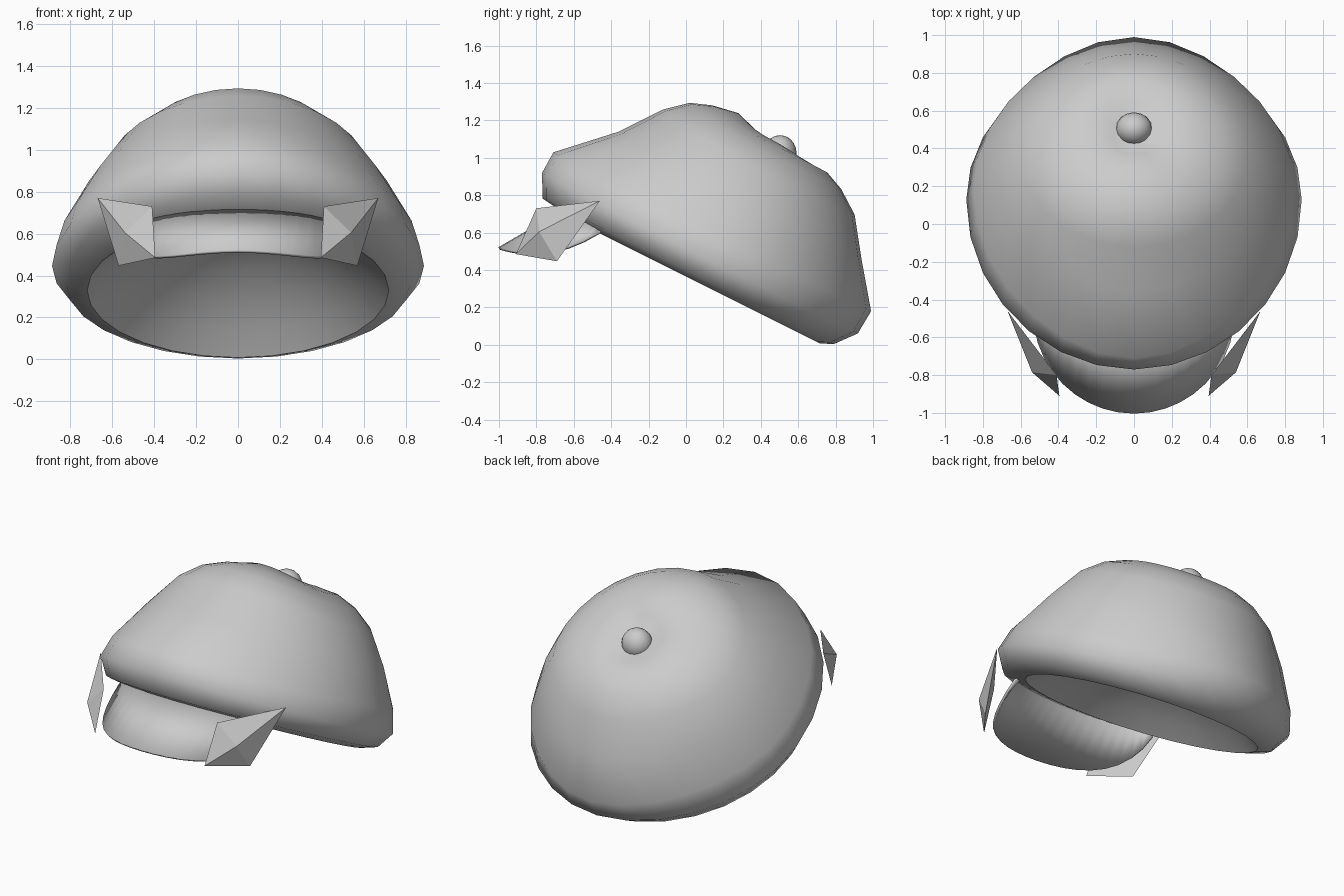
import bpy, bmesh, math
from mathutils import Vector, Matrix

cube = bpy.data.objects.get("Cube")
if cube:
    bpy.data.objects.remove(cube)

GREY = (0.6, 0.6, 0.6, 1)
mat = bpy.data.materials.new("plain grey")
mat.use_nodes = True
mat.diffuse_color = GREY
mat.node_tree.nodes["Principled BSDF"].inputs["Base Color"].default_value = GREY

# Tilted frame of the cap: opening centre, backward axis, upward axis
CENTRE = Vector((0, 0.07, 0.33))
BACK = Vector((0, 0.894, -0.447))
UP = Vector((0, 0.447, 0.894))
SEGMENTS = 28


def finish(name, bm):
    bmesh.ops.recalc_face_normals(bm, faces=bm.faces)
    mesh = bpy.data.meshes.new(name)
    bm.to_mesh(mesh)
    bm.free()
    mesh.materials.append(mat)
    obj = bpy.data.objects.new(name, mesh)
    bpy.context.collection.objects.link(obj)
    return obj


def bridge(bm, a, b, closed):
    count = len(a)
    for i in range(count if closed else count - 1):
        j = (i + 1) % count
        bm.faces.new((a[i], a[j], b[j], b[i]))


def close_ring(bm, ring, point):
    apex = bm.verts.new(point)
    for k in range(len(ring)):
        bm.faces.new((ring[k], ring[(k + 1) % len(ring)], apex))


# Cap shell: rings blended from front, side and back profiles (reach, height)
front = [(.72, 0), (.95, .03), (1.0, .15), (.95, .277), (.727, .532), (.586, .746),
         (.476, .84), (.362, .882), (.22, .907), (.1, .87)]
side = [(.72, 0), (.82, .03), (.888, .13), (.85, .265), (.73, .5), (.6, .69),
        (.48, .785), (.35, .84), (.22, .86), (.105, .84)]
back = [(.72, 0), (.78, .03), (.85, .139), (.81, .277), (.695, .496), (.565, .7),
        (.455, .79), (.348, .836), (.232, .828), (.11, .81)]
# Extra flare along the middle of the front and of the back, by ring
FRONT_FLARE = {2: .015, 3: .06, 4: .02}
BACK_FLARE = {1: .01, 2: .03, 3: .08, 4: .03, 5: .015}
bm = bmesh.new()
rings = []
for index, (f, s, b) in enumerate(zip(front, side, back)):
    ring = []
    for k in range(SEGMENTS):
        angle = 2 * math.pi * k / SEGMENTS
        c = math.cos(angle)
        end, flare = (b, BACK_FLARE) if c > 0 else (f, FRONT_FLARE)
        reach = end[0] + flare.get(index, 0) * c ** 4
        height = s[1] + (end[1] - s[1]) * c * c
        point = CENTRE + BACK * (c * reach) + UP * height
        point.x = s[0] * math.sin(angle)
        ring.append(bm.verts.new(point))
    rings.append(ring)
for low, high in zip(rings, rings[1:]):
    bridge(bm, low, high, True)
close_ring(bm, rings[-1], CENTRE + BACK * 0.03 + UP * 0.8)

# Hollow inside the opening
DEPTH = 0.32
previous = rings[0]
for share in (.85, .65, .42, .2):
    ring = []
    for vert in rings[0]:
        ring.append(bm.verts.new(CENTRE + (vert.co - CENTRE) * share
                                 + UP * DEPTH * (1 - share ** 2)))
    bridge(bm, previous, ring, True)
    previous = ring
close_ring(bm, previous, CENTRE + UP * DEPTH)
for face in bm.faces:
    face.smooth = True
for a, b in zip(rings[0], rings[0][1:] + rings[0][:1]):
    bm.edges.get((a, b)).smooth = False
finish("cap_shell", bm)

# Button at the crown
bm = bmesh.new()
bmesh.ops.create_uvsphere(bm, u_segments=16, v_segments=10, radius=0.096)
bmesh.ops.transform(bm, verts=bm.verts, matrix=Matrix.Translation((0, 0.503, 1.025))
                    @ Matrix.Diagonal((1, 0.92, 1, 1)))
for face in bm.faces:
    face.smooth = True
finish("crown_button", bm)

# Visor: curved sheet sweeping from the opening to the outer edge
bm = bmesh.new()
outer, inner = [], []
STEPS = 20
for k in range(STEPS + 1):
    angle = math.pi * (k / STEPS - 0.5)
    s, c = math.sin(angle), math.cos(angle)
    outer.append(bm.verts.new((.53 * s, -.46 - .54 * c, .6 - .34 * c + .255 * c * c)))
    inner.append(bm.verts.new((.5 * s, -.45 - .17 * c, .615 + .12 * c)))
bridge(bm, outer, inner, False)
visor = finish("visor", bm)
solid = visor.modifiers.new("thickness", 'SOLIDIFY')
solid.thickness = 0.015
solid.offset = 0
bpy.context.view_layer.objects.active = visor
visor.select_set(True)
bpy.ops.object.shade_smooth_by_angle(angle=math.radians(40))

# Faceted side tabs: a four-sided rim with a raised outer point and a flat back
rim = [(.67, -.46, .77), (.41, -.8, .73), (.395, -.91, .485), (.57, -.69, .447)]
tip = (.54, -.785, .605)
for name, sign in (("left_tab", 1), ("right_tab", -1)):
    bm = bmesh.new()
    corners = [bm.verts.new((sign * x, y, z)) for x, y, z in rim]
    close_ring(bm, corners, (sign * tip[0], tip[1], tip[2]))
    bm.faces.new((corners[0], corners[1], corners[3]))
    bm.faces.new((corners[1], corners[2], corners[3]))
    finish(name, bm)
